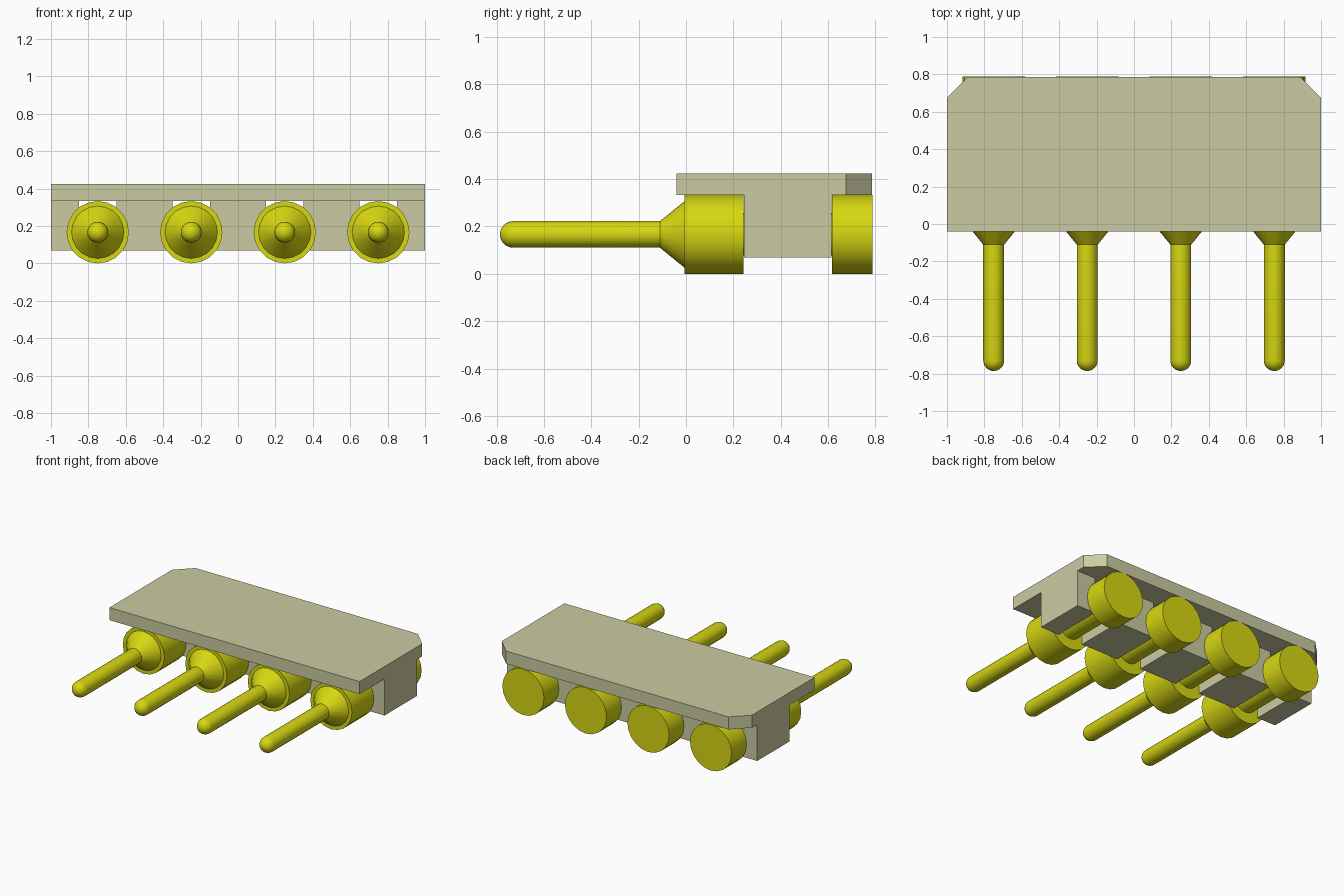
import bpy, bmesh, math

cube = bpy.data.objects.get("Cube")
if cube:
    bpy.data.objects.remove(cube, do_unlink=True)


def material(name, colour):
    m = bpy.data.materials.new(name)
    m.use_nodes = True
    m.diffuse_color = colour
    bsdf = next(n for n in m.node_tree.nodes if n.type == 'BSDF_PRINCIPLED')
    bsdf.inputs["Base Color"].default_value = colour
    bsdf.inputs["Roughness"].default_value = 0.6
    return m


BEIGE = material("housing beige", (0.60, 0.60, 0.37, 1))
YELLOW = material("pin yellow", (0.68, 0.68, 0.006, 1))


def finish(name, bm, mat, smooth=False):
    bmesh.ops.recalc_face_normals(bm, faces=bm.faces[:])
    mesh = bpy.data.meshes.new(name)
    bm.to_mesh(mesh)
    bm.free()
    mesh.materials.append(mat)
    ob = bpy.data.objects.new(name, mesh)
    bpy.context.collection.objects.link(ob)
    if smooth:
        bpy.ops.object.select_all(action='DESELECT')
        ob.select_set(True)
        bpy.context.view_layer.objects.active = ob
        bpy.ops.object.shade_smooth_by_angle(angle=math.radians(30))
    return ob


def prism(name, outline, z0, z1, mat):
    """Extrude an xy outline from z0 up to z1."""
    bm = bmesh.new()
    face = bm.faces.new([bm.verts.new((x, y, z0)) for x, y in outline])
    ext = bmesh.ops.extrude_face_region(bm, geom=[face])
    verts = [v for v in ext["geom"] if isinstance(v, bmesh.types.BMVert)]
    bmesh.ops.translate(bm, verts=verts, vec=(0, 0, z1 - z0))
    return finish(name, bm, mat)


def lathe_y(name, profile, cx, cz, sides, mat):
    """Revolve (radius, y) points about a line parallel to y; zero radius closes an end."""
    bm = bmesh.new()
    rings = []
    for r, y in profile:
        if r == 0:
            rings.append([bm.verts.new((cx, y, cz))])
            continue
        angles = [2 * math.pi * i / sides for i in range(sides)]
        rings.append([bm.verts.new((cx + r * math.sin(a), y, cz + r * math.cos(a)))
                      for a in angles])
    for a, b in zip(rings, rings[1:]):
        for i in range(sides):
            j = (i + 1) % sides
            if len(a) == 1:
                bm.faces.new((a[0], b[i], b[j]))
            elif len(b) == 1:
                bm.faces.new((a[i], a[j], b[0]))
            else:
                bm.faces.new((a[i], a[j], b[j], b[i]))
    return finish(name, bm, mat, smooth=True)


# Top plate with two cut corners at the back
prism("top_plate", [(-1, -0.04), (1, -0.04), (1, 0.675), (0.89, 0.785),
                    (-0.89, 0.785), (-1, 0.675)], 0.333, 0.424, BEIGE)

# Hanging blocks, leaving a slot for each pin
PIN_X = [-0.75, -0.25, 0.25, 0.75]
SLOT = 0.1
lefts = [-1] + [x + SLOT for x in PIN_X]
rights = [x - SLOT for x in PIN_X] + [1]
for n, (a, b) in enumerate(zip(lefts, rights), 1):
    prism(f"slot_block_{n}", [(a, 0.245), (b, 0.245), (b, 0.615), (a, 0.615)],
          0.07, 0.333, BEIGE)

# Pins: round tip, shaft, flare, collar, neck through the slot, head
R_SHAFT, R_BIG, R_NECK, TIP_Y = 0.056, 0.1665, 0.09, -0.786
tip = [(0, TIP_Y)] + [
    (R_SHAFT * math.sin(k * math.pi / 12), TIP_Y + R_SHAFT * (1 - math.cos(k * math.pi / 12)))
    for k in range(1, 7)]
pin = tip + [(R_SHAFT, -0.11), (0.14, -0.007), (R_BIG, -0.007), (R_BIG, 0.243),
             (R_NECK, 0.243), (R_NECK, 0.617), (R_BIG, 0.617), (R_BIG, 0.788), (0, 0.788)]
for n, x in enumerate(PIN_X, 1):
    lathe_y(f"pin_{n}", pin, x, R_BIG, 20, YELLOW)
